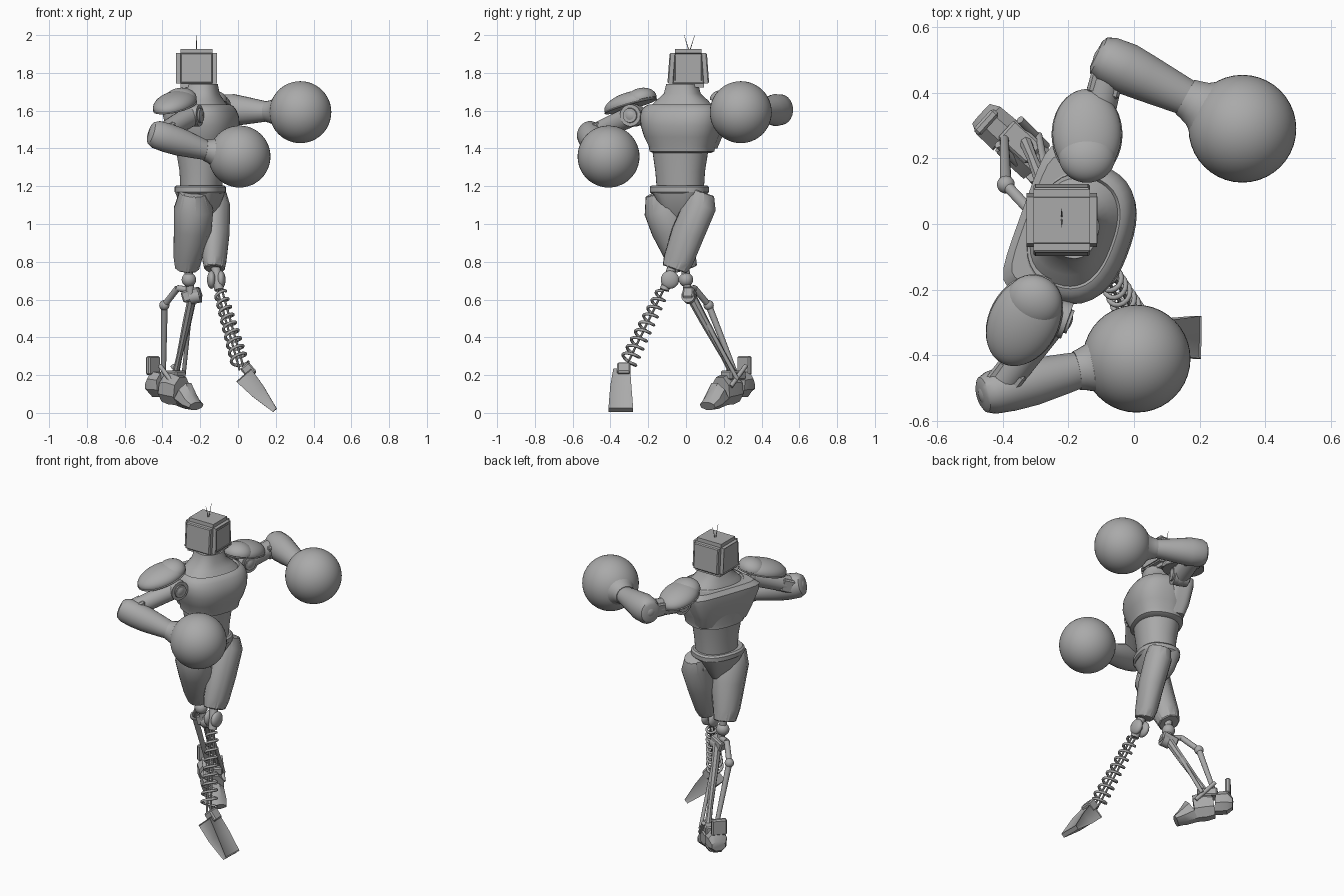
import bpy, bmesh, math
from mathutils import Vector, Matrix

if "Cube" in bpy.data.objects:
    bpy.data.objects.remove(bpy.data.objects["Cube"])

grey = bpy.data.materials.new("plain grey")
grey.use_nodes = True
grey.diffuse_color = (0.4, 0.4, 0.4, 1)
grey.node_tree.nodes["Principled BSDF"].inputs["Base Color"].default_value = (0.4, 0.4, 0.4, 1)

FWD = Vector((0.94, -0.34, 0))      # chest direction
SIDE = Vector((0.34, 0.94, 0))      # towards the left shoulder
UP = Vector((0, 0, 1))


def frame(axis, hint):
    w = Vector(axis).normalized()
    u = Vector(hint)
    u = (u - w * u.dot(w)).normalized()
    return u, w.cross(u), w


def finish(bm, name, angle=35):
    bmesh.ops.recalc_face_normals(bm, faces=bm.faces)
    me = bpy.data.meshes.new(name)
    bm.to_mesh(me)
    bm.free()
    ob = bpy.data.objects.new(name, me)
    bpy.context.collection.objects.link(ob)
    me.materials.append(grey)
    bpy.ops.object.select_all(action='DESELECT')
    ob.select_set(True)
    bpy.context.view_layer.objects.active = ob
    bpy.ops.object.shade_smooth_by_angle(angle=math.radians(angle))
    return ob


def loft(name, rows, hint=UP, n=24, power=2, panel=0, axis=None):
    """Skin rows of (centre, half size along hint, half size across)."""
    pts = [Vector(r[0]) for r in rows]
    u, v, _ = frame(axis or pts[-1] - pts[0], hint)
    bm = bmesh.new()
    rings = []
    for p, (_, a, b) in zip(pts, rows):
        ring = []
        for i in range(n):
            t = math.tau * (i + 0.5) / n
            c, s = math.cos(t), math.sin(t)
            k = (abs(c) ** power + abs(s) ** power) ** (-1 / power)
            ring.append(bm.verts.new(p + u * a * c * k + v * b * s * k))
        rings.append(ring)
    columns = [[bm.faces.new((r[i], r[(i + 1) % n], q[(i + 1) % n], q[i]))
                for r, q in zip(rings, rings[1:])] for i in range(n)]
    bm.faces.new(rings[0])
    bm.faces.new(rings[-1])
    bmesh.ops.recalc_face_normals(bm, faces=bm.faces)
    if panel:       # one long raised or sunk panel per side
        for column in columns:
            bmesh.ops.inset_region(bm, faces=column, thickness=0.008, depth=panel)
    return finish(bm, name)


def rod(name, a, b, r, r2=None, n=12):
    a, b = Vector(a), Vector(b)
    hint = UP if abs((b - a).normalized().z) < 0.9 else FWD
    return loft(name, [(a, r, r), (b, r2 or r, r2 or r)], hint, n)


def box(name, centre, size, axis=(1, 0, 0), hint=UP, bevel=0.008):
    u, v, w = frame(axis, hint)
    bm = bmesh.new()
    bmesh.ops.create_cube(bm, size=1)
    bmesh.ops.scale(bm, vec=size, verts=bm.verts)
    bmesh.ops.bevel(bm, geom=bm.edges[:], offset=bevel, segments=1, affect='EDGES')
    # columns: length, width, height
    bm.transform(Matrix.Translation(centre) @ Matrix((w, v, u)).transposed().to_4x4())
    return finish(bm, name, 20)


def ball(name, centre, r, scale=(1, 1, 1), rot=None):
    """A sphere, or with rot a flat-bottomed dome."""
    bm = bmesh.new()
    bmesh.ops.create_uvsphere(bm, u_segments=40, v_segments=24, radius=r)
    if rot:
        for v in bm.verts:
            v.co.z = max(v.co.z, -0.15 * r)
    bmesh.ops.scale(bm, vec=scale, verts=bm.verts)
    if rot:
        bm.transform(rot.to_4x4())
    bmesh.ops.translate(bm, vec=centre, verts=bm.verts)
    return finish(bm, name)


def body(name, centre, rows, power=2.5):
    """Stacked torso rings: height, back depth, front depth, half width."""
    base = Vector(centre)
    return loft(name, [(base + FWD * (f - b) / 2 + UP * z, (f + b) / 2, w)
                       for z, b, f, w in rows], FWD, 40, power, axis=(0, 0, 1))


# Torso, neck and waist
body("chest_and_neck", (-0.19, -0.02, 0), [
    (1.375, .12, .125, .15), (1.385, .14, .145, .17), (1.41, .14, .15, .172),
    (1.46, .145, .17, .195), (1.52, .15, .185, .212), (1.57, .15, .18, .218),
    (1.605, .145, .165, .21), (1.625, .135, .15, .192), (1.632, .122, .135, .175),
    (1.622, .117, .128, .168), (1.655, .105, .105, .135), (1.69, .09, .088, .095),
    (1.74, .08, .08, .082)])
body("back_plate", (-0.19, -0.015, 0), [
    (1.4, .12, 0, .16), (1.47, .145, 0, .185), (1.57, .16, 0, .228),
    (1.605, .16, 0, .232), (1.63, .14, 0, .2)], 5)
body("abdomen", (-0.195, -0.03, 0), [
    (1.18, .105, .105, .125), (1.28, .11, .115, .132), (1.4, .13, .13, .15)], 2.2)
body("belt", (-0.2, -0.035, 0), [
    (1.16, .115, .115, .145), (1.17, .125, .125, .155), (1.195, .125, .125, .155),
    (1.205, .115, .115, .145)])
body("pelvis", (-0.2, -0.03, 0), [
    (1.02, .04, .04, .045), (1.09, .09, .09, .095), (1.17, .115, .115, .14)], 4)

# Boxy head with side panels and a framed face
bm = bmesh.new()
bmesh.ops.create_cube(bm, size=1)
bmesh.ops.scale(bm, vec=(0.215, 0.212, 0.204), verts=bm.verts)
for v in bm.verts:
    if v.co.z > 0:
        v.co.y *= 0.86
bmesh.ops.bevel(bm, geom=bm.edges[:], offset=0.022, segments=2, affect='EDGES')
bm.normal_update()
sides = [f for f in bm.faces if f.calc_area() > 0.01 and abs(f.normal.z) < 0.5]
bmesh.ops.inset_individual(bm, faces=[f for f in sides if abs(f.normal.y) > 0.5],
                           thickness=0.008, depth=0.006)
bmesh.ops.inset_individual(bm, faces=[f for f in sides if abs(f.normal.x) > 0.5],
                           thickness=0.006, depth=-0.004)
bmesh.ops.translate(bm, vec=(-0.22, 0.012, 1.825), verts=bm.verts)
finish(bm, "head", 25)
for k in (-1, 1):
    box("face_frame_side", (-0.115, 0.012 + 0.07 * k, 1.825), (0.008, 0.004, 0.13), bevel=0.001)
    box("face_frame_bar", (-0.115, 0.012, 1.825 + 0.066 * k), (0.008, 0.14, 0.004), bevel=0.001)
    rod("antenna", (-0.22, 0.018, 1.91), (-0.22, 0.018 + 0.028 * k, 2.0), 0.003, 0.001, 6)


# Arms: shoulder, pad, upper arm, elbow, forearm and round glove
def arm(side, shoulder, elbow, wrist, glove, pad, pad_dir, pad_length, bulk):
    s, e, w, g = map(Vector, (shoulder, elbow, wrist, glove))
    d = (w - e).normalized()
    ball(side + "_shoulder_ball", s, 0.06)
    rod(side + "_shoulder_disc", s - FWD * 0.045, s + FWD * 0.045, 0.058, n=24)
    rod(side + "_shoulder_cap", s - FWD * 0.055, s + FWD * 0.055, 0.038, n=24)
    joint = e + (s - e).normalized() * 0.05
    rod(side + "_upper_arm", s, joint, 0.056, 0.05, 20)
    box(side + "_elbow_bracket", joint, (0.11, 0.1, 0.08), e - s)
    ball(side + "_elbow_ball", e, 0.055)
    loft(side + "_forearm", [(e - d * 0.05, .045 * bulk, .04 * bulk),
         (e - d * 0.042, .06 * bulk, .055 * bulk), (e - d * 0.015, .074 * bulk, .066 * bulk),
         (e + d * 0.05, .077 * bulk, .072 * bulk), (e + d * 0.12, .074, .072),
         (w - d * 0.05, .06, .062), (w, .052, .056)])
    reach = g - w
    loft(side + "_glove_cuff", [(w - d * 0.005, .056, .06), (w + reach * 0.06, .06, .064),
         (w + reach * 0.2, .069, .073), (w + reach * 0.38, .1, .1), (w + reach * 0.55, .128, .128)])
    ball(side + "_glove", g, 0.164)
    # Pad is a flattened dome tilted outwards, with a smaller plate on its inner end
    u, v, ax = frame(pad_dir, UP)
    rot = Matrix((ax, v, u)).transposed()
    p = Vector(pad)
    ball(side + "_shoulder_pad", p, 0.15, (pad_length, 0.7, 0.42), rot)
    ball(side + "_shoulder_pad_rim", p - u * 0.012, 0.15, (pad_length + .02, 0.72, 0.12), rot)
    ball(side + "_shoulder_pad_plate", p - ax * 0.07 + u * 0.006, 0.15, (0.55, 0.58, 0.4), rot)


arm("right", (-.245, -.28, 1.575), (-.42, -.51, 1.47), (-.17, -.445, 1.39),
    (.008, -.41, 1.357), (-.335, -.295, 1.635), (-.47, -.88, -.28), 1, 1)
arm("left", (-.13, .26, 1.575), (-.07, .495, 1.605), (.16, .385, 1.595),
    (.33, .29, 1.592), (-.143, .275, 1.63), (0, 1, -.2), 0.92, 1.1)

# Armoured thighs with long raised panels
loft("right_thigh", [((-.235, -.135, 1.17), .065, .075), ((-.235, -.115, 1.08), .095, .1),
     ((-.24, -.08, .97), .09, .095), ((-.265, -.03, .83), .07, .075),
     ((-.27, -.005, .76), .055, .06)], FWD, 8, 4, 0.005)
loft("left_thigh", [((-.125, .085, 1.17), .055, .06), ((-.12, .075, 1.1), .07, .08),
     ((-.12, .01, .95), .066, .082), ((-.125, -.04, .81), .055, .075),
     ((-.125, -.06, .76), .045, .062)], FWD, 8, 4, 0.005)
for k in (-1, 1):
    rod("hip_joint", Vector((-.19, -.03, 1.1)) + SIDE * 0.04 * k,
        Vector((-.19, -.03, 1.1)) + SIDE * 0.12 * k, 0.045, n=16)

# Left lower leg: knee, twin rods and coil spring
for k in (-1, 1):
    ball("left_knee_ball", (-.115 + .025 * k, -.085, .705), 0.048, (0.5, 1, 1))
rod("left_knee_pin", (-.16, -.085, .705), (-.07, -.085, .705), 0.022)
rod("left_knee_collar", (-.12, -.07, .78), (-.1, -.115, .65), 0.025)
top, low = Vector((-.1, -.115, .66)), Vector((.02, -.325, .23))
u, v, w = frame(low - top, (1, 0, 0))
for k in (-1, 1):
    rod("spring_rod", top + u * 0.012 * k, low + u * 0.012 * k, 0.006, n=8)
turns, steps = 9, 16
cu = bpy.data.curves.new("leg_spring", 'CURVE')
cu.dimensions = '3D'
cu.bevel_depth = 0.008
cu.bevel_resolution = 2
sp = cu.splines.new('POLY')
sp.points.add(turns * steps)
for i, p in enumerate(sp.points):
    f, t = i / (turns * steps), math.tau * i / steps
    r = 0.03 + 0.014 * f
    p.co = (*(top.lerp(low, 0.05 + 0.88 * f) + u * r * math.cos(t) + v * r * math.sin(t)), 1)
cu.materials.append(grey)
bpy.context.collection.objects.link(bpy.data.objects.new("leg_spring", cu))

# Left foot: a square-edged wedge pitched down onto its toe
loft("left_foot", [((.03, -.34, .2), .054, .046), ((.105, -.345, .115), .042, .058),
     ((.195, -.345, .014), .014, .068)], (1, 0, 1), 4, 20, -0.004)
box("left_ankle", (.055, -.33, .225), (.07, .07, .06), (.16, 0, -.19))

# Right lower leg: knee, main strut and jointed side strut
ball("right_knee_ball", (-.26, 0, .705), 0.038)
rod("right_knee_neck", (-.265, -.005, .78), (-.25, .01, .62), 0.022)
box("right_knee_block", (-.245, .02, .625), (.1, .06, .06), (.9, -.2, .3))
rod("right_knee_barrel", (-.25, .02, .61), (-.2, .01, .62), 0.036, n=16)
loft("shin_strut", [((-.24, .025, .62), .024, .028), ((-.27, .1, .48), .023, .024),
     ((-.31, .2, .3), .016, .018), ((-.335, .26, .19), .02, .022)], FWD, 8)
rod("shin_inner_strut", (-.25, .06, .57), (-.29, .27, .18), 0.011)
rod("knee_link", (-.25, .01, .65), (-.32, .045, .66), 0.017)
rod("knee_link_outer", (-.32, .045, .66), (-.39, .12, .57), 0.017)
ball("side_strut_joint", (-.39, .12, .57), 0.027)
rod("side_strut", (-.39, .12, .57), (-.395, .27, .19), 0.018, 0.013)

# Right foot: heel, middle and toe wedges, each a run of
# (distance from heel, sole height, top height, half width)
heel, ahead = Vector((-.465, .335, 0)), Vector((.74, -.67, 0))
for name, run in {
        "right_heel": [(0, .11, .17, .04), (.03, .085, .22, .055), (.1, .085, .21, .058)],
        "right_instep": [(.11, .06, .2, .055), (.16, .045, .21, .06), (.225, .04, .19, .06)],
        "right_toe": [(.235, .03, .17, .052), (.29, .015, .1, .056), (.33, .012, .06, .05)]}.items():
    loft(name, [(heel + ahead * d + UP * (lo + hi) / 2, (hi - lo) / 2, half)
                for d, lo, hi, half in run], UP, 8, 8)
box("right_heel_plate", (-.45, .31, .25), (.03, .09, .1), ahead)
box("right_ankle_block", (-.345, .25, .2), (.12, .08, .05), ahead)
for k in (-1, 1):
    across = Vector((.67, .74, 0)) * 0.05 * k
    rod("right_ankle_rod", Vector((-.3, .2, .14)) + across, Vector((-.38, .28, .25)) + across, 0.012)
